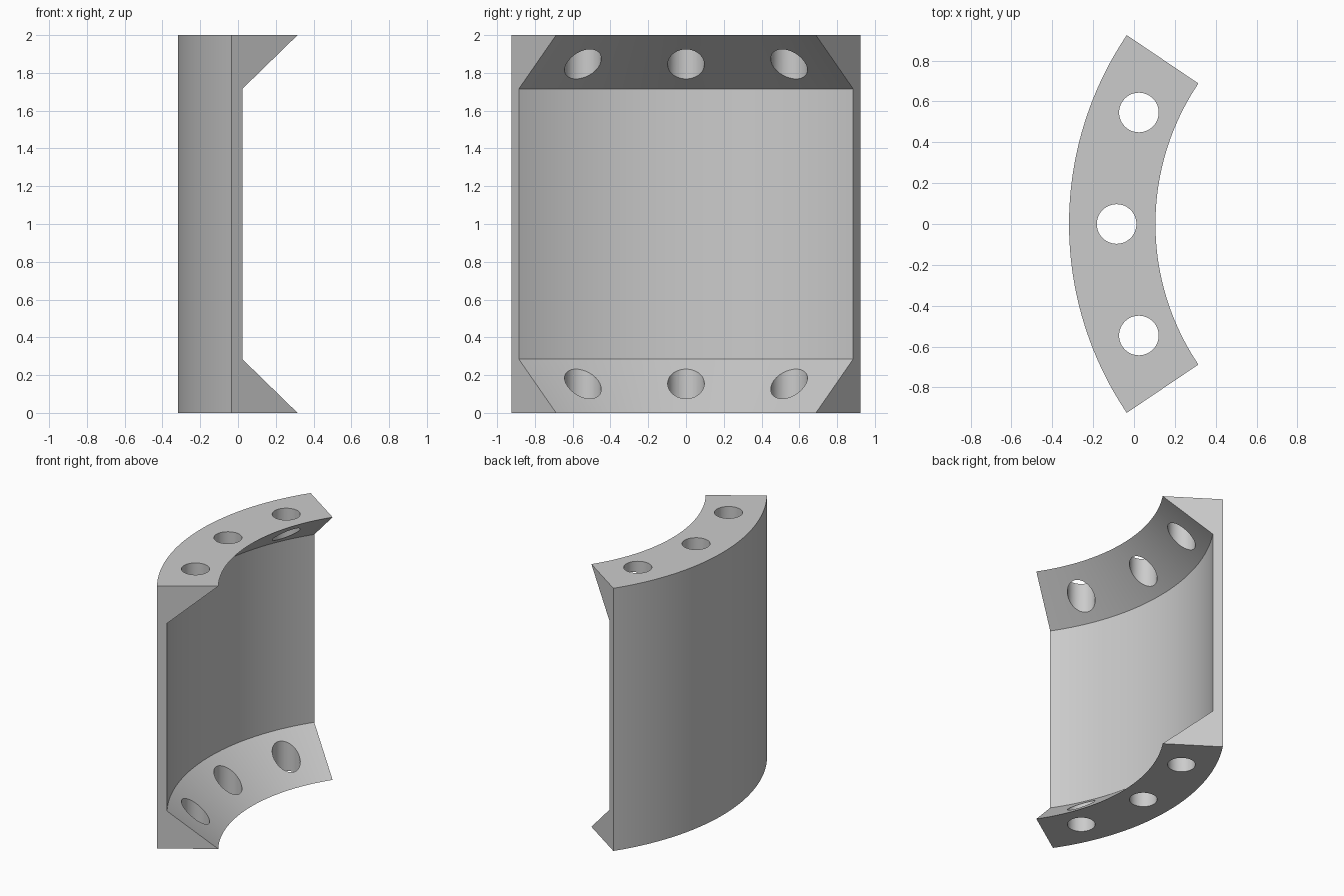
import bpy
import bmesh
from math import sin, cos, radians
from mathutils import Matrix, Vector

cube = bpy.data.objects.get("Cube")
if cube:
    bpy.data.objects.remove(cube, do_unlink=True)

AXIS_X = 1.335          # centre of the arc
HALF_ANGLE = 34.0
SEGMENTS = 48
OUTER, WALL, LIP = 1.653, 1.583, 1.23
HEIGHT, FLANGE = 2.0, 0.285
BOLT_RADIUS, HOLE_RADIUS, BOLT_ANGLE = 1.42, 0.097, 22.6


def arc_point(radius, degrees, z):
    a = radians(degrees)
    return Vector((AXIS_X - radius * cos(a), radius * sin(a), z))


def make_object(name, bm):
    bmesh.ops.recalc_face_normals(bm, faces=bm.faces)
    mesh = bpy.data.meshes.new(name)
    bm.to_mesh(mesh)
    bm.free()
    obj = bpy.data.objects.new(name, mesh)
    bpy.context.collection.objects.link(obj)
    return obj


# Material
grey = bpy.data.materials.new("plain grey")
grey.use_nodes = True
grey.diffuse_color = (0.6, 0.6, 0.6, 1)
grey.node_tree.nodes["Principled BSDF"].inputs["Base Color"].default_value = grey.diffuse_color

# Curved segment: a wall with tapered flanges, swept around the axis
profile = [(OUTER, 0), (LIP, 0), (WALL, FLANGE),
           (WALL, HEIGHT - FLANGE), (LIP, HEIGHT), (OUTER, HEIGHT)]
bm = bmesh.new()
rings = []
for i in range(SEGMENTS + 1):
    angle = HALF_ANGLE * (2 * i / SEGMENTS - 1)
    rings.append([bm.verts.new(arc_point(r, angle, z)) for r, z in profile])
for a, b in zip(rings, rings[1:]):
    for j in range(len(profile)):
        k = (j + 1) % len(profile)
        bm.faces.new((a[j], a[k], b[k], b[j]))
bm.faces.new(rings[0])
bm.faces.new(rings[-1])
segment = make_object("curved_flanged_segment", bm)
segment.data.materials.append(grey)

# Bolt holes run vertically through both flanges
bm = bmesh.new()
for angle in (-BOLT_ANGLE, 0, BOLT_ANGLE):
    bmesh.ops.create_cone(bm, cap_ends=True, segments=48, radius1=HOLE_RADIUS,
                          radius2=HOLE_RADIUS, depth=HEIGHT + 0.4,
                          matrix=Matrix.Translation(arc_point(BOLT_RADIUS, angle, HEIGHT / 2)))
cutter = make_object("bolt_hole_cutter", bm)
cutter.data.materials.append(grey)
cutter.hide_render = True

cut = segment.modifiers.new("bolt_holes", "BOOLEAN")
cut.operation = "DIFFERENCE"
cut.solver = "EXACT"
cut.object = cutter

bpy.ops.object.select_all(action="DESELECT")
segment.select_set(True)
bpy.context.view_layer.objects.active = segment
bpy.ops.object.modifier_apply(modifier=cut.name)
bpy.data.objects.remove(cutter, do_unlink=True)
bpy.ops.object.shade_smooth_by_angle(angle=radians(30))
